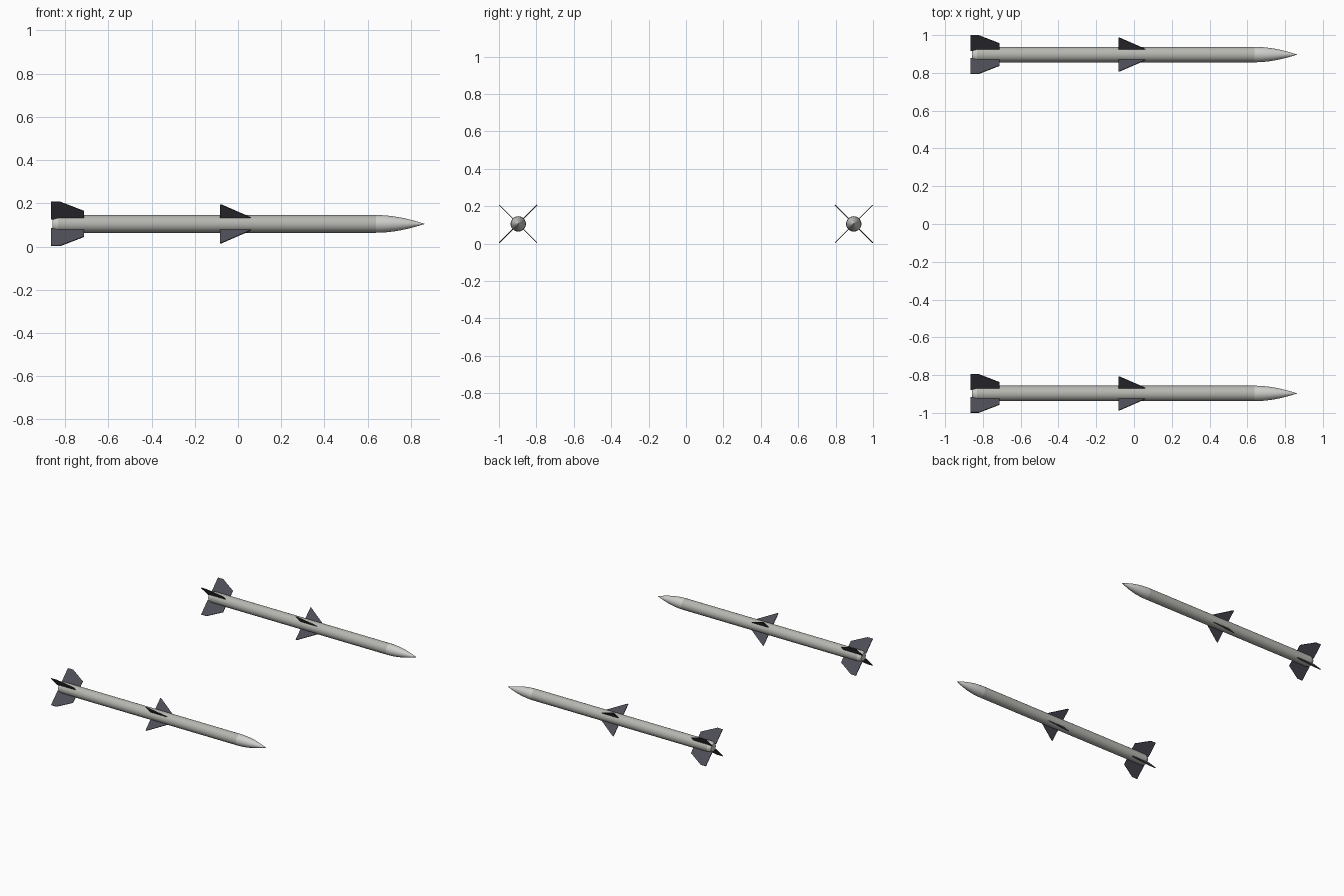
import bpy, bmesh, math
from mathutils import Matrix, Vector

if "Cube" in bpy.data.objects:
    bpy.data.objects.remove(bpy.data.objects["Cube"])

Z, Y, R = 0.105, 0.897, 0.041


def mat(name, rgb):
    m = bpy.data.materials.new(name)
    m.diffuse_color = (*rgb, 1)
    m.use_nodes = True
    m.node_tree.nodes["Principled BSDF"].inputs["Base Color"].default_value = m.diffuse_color
    return m


BODY = mat("body grey", (0.47, 0.47, 0.44))
NOSE = mat("pale grey", (0.62, 0.62, 0.60))
FIN = mat("dark fin grey", (0.075, 0.075, 0.095))


def finish(name, bm, material, y):
    bmesh.ops.recalc_face_normals(bm, faces=bm.faces)
    me = bpy.data.meshes.new(name)
    bm.to_mesh(me)
    bm.free()
    me.materials.append(material)
    ob = bpy.data.objects.new(name, me)
    bpy.context.collection.objects.link(ob)
    ob.location = (0, y, Z)
    return ob


def lathe(name, profile, material, y, n=32):
    """Revolve (x, radius) points around the x axis and cap the ends."""
    bm = bmesh.new()
    rings = [[bm.verts.new((x, r * math.cos(2 * math.pi * i / n), r * math.sin(2 * math.pi * i / n)))
              for i in range(n)] for x, r in profile]
    for a, b in zip(rings, rings[1:]):
        for i in range(n):
            j = (i + 1) % n
            bm.faces.new((a[i], a[j], b[j], b[i]))
    bm.faces.new(rings[0])
    bm.faces.new(rings[-1])
    ob = finish(name, bm, material, y)
    bpy.ops.object.select_all(action='DESELECT')
    ob.select_set(True)
    bpy.context.view_layer.objects.active = ob
    bpy.ops.object.shade_smooth_by_angle(angle=math.radians(30))


def fins(name, outline, y, t=0.005):
    """Four thin plates in an X around the body; outline is (x, radial)."""
    bm = bmesh.new()
    for k in range(4):
        rot = Matrix.Rotation(math.radians(45 + 90 * k), 3, 'X')
        lo, hi = [[bm.verts.new(rot @ Vector((x, s * t / 2, r))) for x, r in outline] for s in (-1, 1)]
        bm.faces.new(lo)
        bm.faces.new(hi)
        for i in range(len(lo)):
            j = (i + 1) % len(lo)
            bm.faces.new((lo[i], lo[j], hi[j], hi[i]))
    finish(name, bm, FIN, y)


# nose ogive
N0, N1 = 0.638, 0.863
nose = [(N0 + (N1 - N0) * t, max(R * (1 - t ** 1.9), 0.0012))
        for t in (0, .12, .25, .38, .5, .62, .74, .85, .94, 1)]
tail_fin = [(-0.865, 0.03), (-0.865, 0.143), (-0.822, 0.143), (-0.712, 0.083), (-0.712, 0.03)]
mid_fin = [(-0.083, 0.03), (-0.083, 0.125), (-0.076, 0.125), (0.06, 0.041), (0.06, 0.03)]

for side, y in (("left", -Y), ("right", Y)):
    lathe(side + "_body", [(-0.832, R), (N0, R)], BODY, y)
    lathe(side + "_nose_cone", nose, NOSE, y)
    lathe(side + "_tail_nozzle", [(-0.858, 0.028), (-0.85, 0.034), (-0.832, R)], NOSE, y)
    fins(side + "_tail_fins", tail_fin, y)
    fins(side + "_mid_fins", mid_fin, y)
